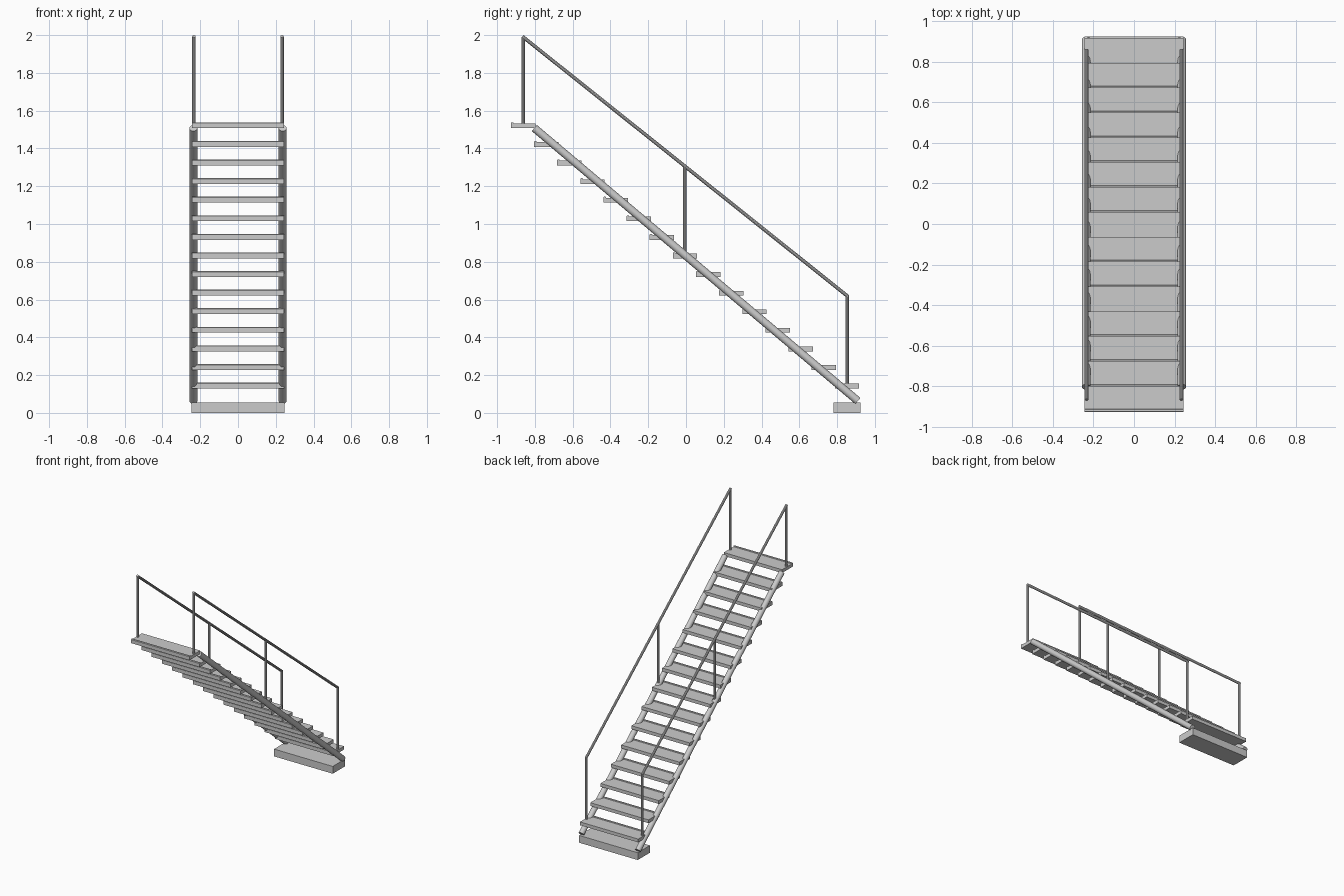
import bpy
from mathutils import Vector

if "Cube" in bpy.data.objects:
    bpy.data.objects.remove(bpy.data.objects["Cube"])

SIDE_X = 0.236


def mesh_object(name, verts, faces):
    me = bpy.data.meshes.new(name)
    me.from_pydata(verts, [], faces)
    me.update()
    ob = bpy.data.objects.new(name, me)
    bpy.context.collection.objects.link(ob)
    return ob


def extrude_x(name, profile, half_width):
    # closed side profile (y, z) swept across x
    n = len(profile)
    verts = [(x, y, z) for x in (-half_width, half_width) for y, z in profile]
    faces = [tuple(range(n))[::-1], tuple(range(n, 2 * n))]
    faces += [(i, (i + 1) % n, n + (i + 1) % n, n + i) for i in range(n)]
    return mesh_object(name, verts, faces)


def tube(name, a, b, radius, sides):
    a, b = Vector(a), Vector(b)
    bpy.ops.mesh.primitive_cylinder_add(vertices=sides, radius=radius,
                                        depth=(b - a).length, location=(a + b) / 2)
    ob = bpy.context.object
    ob.name = name
    ob.rotation_euler = (b - a).to_track_quat('Z', 'Y').to_euler()
    bpy.ops.object.shade_smooth_by_angle()
    return ob


# base block under the foot of the stairs
extrude_x("base_block", [(0.78, 0), (0.925, 0), (0.925, 0.055), (0.78, 0.055)], 0.245)

# treads with a small raised nosing along the front edge
for i in range(15):
    y = -0.927 + 0.1225 * i
    z = 1.507 - 0.0984 * i
    profile = [(0, 0), (0.129, 0), (0.129, 0.025), (0.014, 0.025),
               (0.012, 0.031), (0.003, 0.031), (0, 0.027)]
    extrude_x(f"tread_{i + 1}", [(y + p, z + q) for p, q in profile], 0.243)

# tubular stringers, posts and sloping handrails on both sides
for side, s in (("left", -1), ("right", 1)):
    x = s * SIDE_X
    tube(f"stringer_{side}", (x, -0.803, 1.508), (x, 0.91, 0.063), 0.021, 16)
    for part, y, low, high in (("top", -0.862, 1.52, 1.990),
                               ("middle", -0.006, 0.83, 1.306),
                               ("bottom", 0.853, 0.10, 0.622)):
        tube(f"post_{part}_{side}", (s * 0.234, y, low), (s * 0.234, y, high), 0.009, 10)
    tube(f"handrail_{side}", (s * 0.234, -0.866, 1.993), (s * 0.234, 0.858, 0.616), 0.0095, 10)
